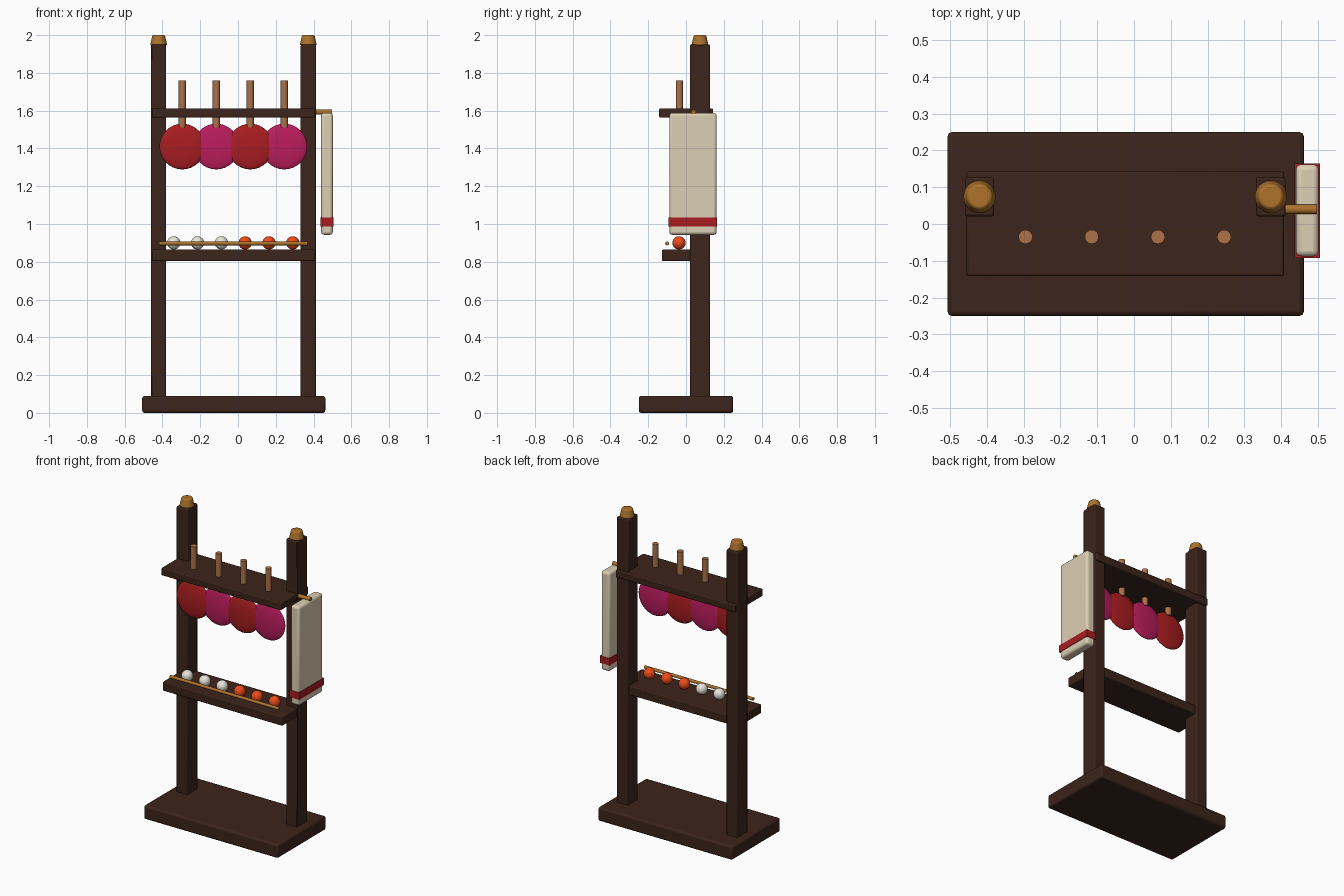
import bpy
from math import pi, radians

if "Cube" in bpy.data.objects:
    bpy.data.objects.remove(bpy.data.objects["Cube"])


def material(name, r, g, b):
    m = bpy.data.materials.new(name)
    m.diffuse_color = (r, g, b, 1)
    m.use_nodes = True
    m.node_tree.nodes["Principled BSDF"].inputs["Base Color"].default_value = m.diffuse_color
    return m


WOOD = material("dark_wood", 0.045, 0.018, 0.011)
BRASS = material("brass", 0.42, 0.17, 0.025)
GRIP = material("grip_wood", 0.42, 0.17, 0.065)
RED = material("red_rubber", 0.40, 0.012, 0.015)
PINK = material("pink_rubber", 0.50, 0.012, 0.11)
WHITE = material("white_ball", 0.80, 0.78, 0.70)
ORANGE = material("orange_ball", 0.85, 0.07, 0.01)
CLOTH = material("cloth", 0.72, 0.62, 0.45)


def finish(name, mat):
    o = bpy.context.object
    o.name = name
    o.data.materials.append(mat)
    bpy.ops.object.shade_smooth_by_angle(angle=radians(35))
    return o


def box(name, x, y, z, mat, bevel=0.006, segments=2):
    """Box from (min, max) ranges with rounded edges."""
    ranges = (x, y, z)
    bpy.ops.mesh.primitive_cube_add(size=1, location=[(a + b) / 2 for a, b in ranges])
    o = bpy.context.object
    o.scale = [b - a for a, b in ranges]
    bpy.ops.object.transform_apply(location=False, rotation=False, scale=True)
    finish(name, mat)
    if bevel:
        m = o.modifiers.new("bevel", "BEVEL")
        m.width, m.segments = bevel, segments
    return o


def rod(name, loc, r, length, mat, rot=(0, 0, 0), top=None):
    bpy.ops.mesh.primitive_cone_add(vertices=24, radius1=r, radius2=r if top is None else top,
                                    depth=length, location=loc, rotation=rot)
    return finish(name, mat)


def ball(name, loc, size, mat):
    bpy.ops.mesh.primitive_uv_sphere_add(segments=32, ring_count=16, radius=1, location=loc)
    o = bpy.context.object
    o.scale = size
    bpy.ops.object.transform_apply(location=False, rotation=False, scale=True)
    return finish(name, mat)


# Base, posts and post caps
box("base", (-0.507, 0.462), (-0.25, 0.25), (0, 0.09), WOOD, 0.012)
for side, x in (("left", -0.42), ("right", 0.372)):
    box(side + "_post", (x - 0.04, x + 0.04), (0.021, 0.127), (0.08, 1.95), WOOD)
    cap = rod(side + "_cap", (x, 0.074, 1.973), 0.045, 0.054, BRASS, top=0.033)
    m = cap.modifiers.new("bevel", "BEVEL")
    m.width, m.segments = 0.006, 2

# Shelves
box("paddle_shelf", (-0.455, 0.408), (-0.142, 0.143), (1.563, 1.612), WOOD)
box("ball_shelf", (-0.455, 0.408), (-0.127, 0.113), (0.804, 0.864), WOOD)

# Hanging paddles: grip through the shelf, domed flat blade below
for i in range(4):
    x = -0.295 + 0.18 * i
    red = i % 2 == 0
    rod(f"paddle_grip_{i + 1}", (x, -0.035, 1.635), 0.019, 0.25, GRIP)
    ball(f"paddle_blade_{i + 1}", (x, -0.038 if red else -0.035, 1.41),
         (0.121, 0.022 if red else 0.02, 0.121), RED if red else PINK)

# Balls and the retaining rail in front of them
for i in range(6):
    ball(f"ball_{i + 1}", (-0.34 + 0.126 * i, -0.037, 0.9), (0.035,) * 3,
         WHITE if i < 3 else ORANGE)
rod("ball_rail", (-0.025, -0.1, 0.897), 0.01, 0.785, BRASS, (0, pi / 2, 0))

# Towel on its bar, with a red stripe
rod("towel_bar", (0.445, 0.04, 1.592), 0.013, 0.105, BRASS, (0, pi / 2, 0))
box("towel", (0.44, 0.502), (-0.088, 0.162), (0.943, 1.588), CLOTH, 0.015, 3)
box("towel_stripe", (0.437, 0.506), (-0.092, 0.165), (0.988, 1.034), RED, 0)
